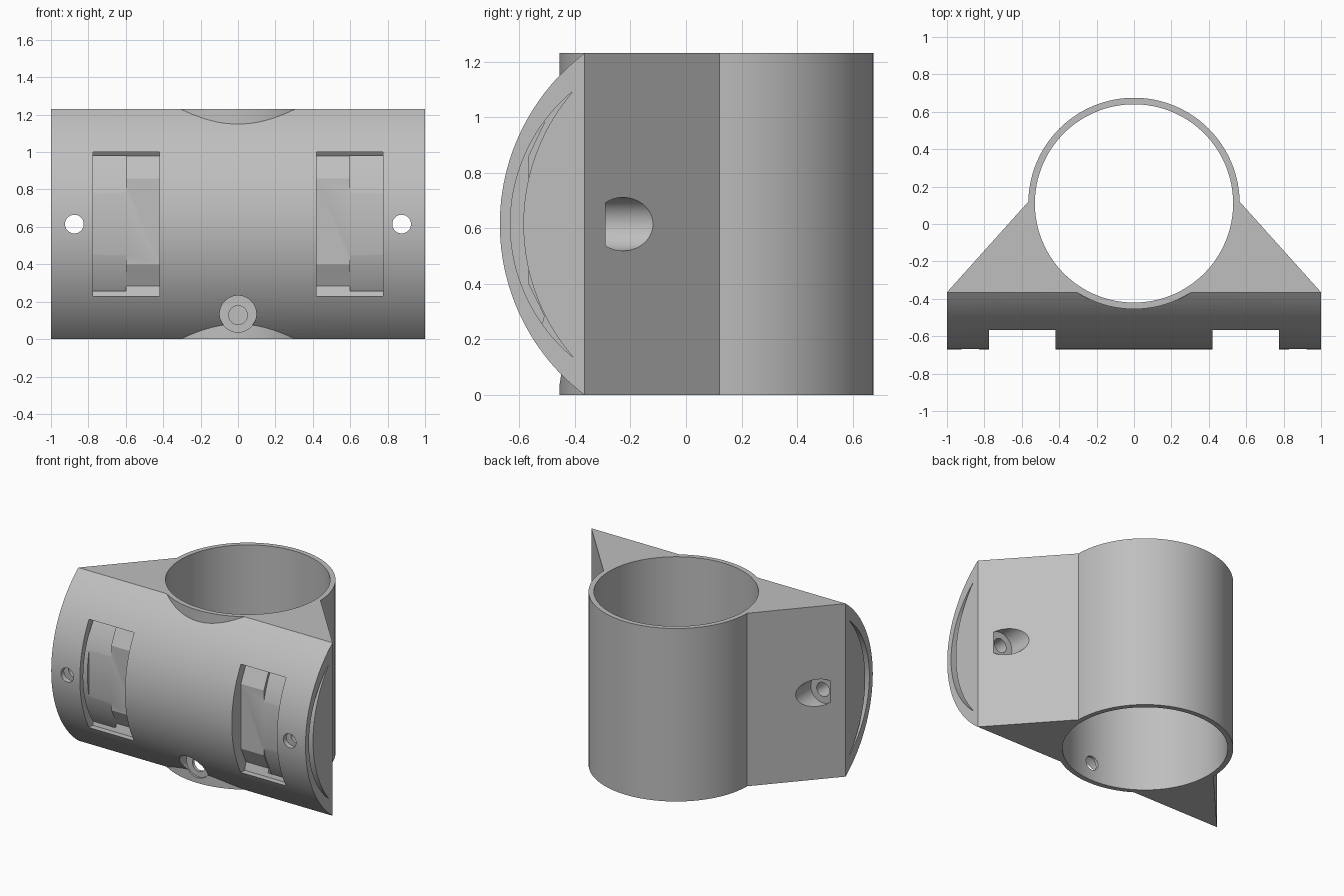
import bpy, bmesh
from math import sin, cos, pi, asin
from mathutils import Vector

cube = bpy.data.objects.get("Cube")
if cube:
    bpy.data.objects.remove(cube, do_unlink=True)

H = 1.23          # overall height
MID = H / 2
RING_Y = 0.11     # centre of the vertical ring

grey = bpy.data.materials.new("light_grey_plastic")
grey.use_nodes = True
colour = (0.52, 0.52, 0.52, 1)
grey.diffuse_color = colour
grey.node_tree.nodes["Principled BSDF"].inputs["Base Color"].default_value = colour


def prism(name, points, axis, lo, hi):
    """Extrude a 2D outline along an axis (x: outline is y,z; y: x,z; z: x,y)."""
    def place(p, d):
        return {"x": (d, p[0], p[1]), "y": (p[0], d, p[1]), "z": (p[0], p[1], d)}[axis]
    bm = bmesh.new()
    face = bm.faces.new([bm.verts.new(place(p, lo)) for p in points])
    moved = bmesh.ops.extrude_face_region(bm, geom=[face])["geom"]
    shift = Vector(place((0, 0), hi - lo))
    bmesh.ops.translate(bm, vec=shift, verts=[v for v in moved if isinstance(v, bmesh.types.BMVert)])
    bmesh.ops.recalc_face_normals(bm, faces=bm.faces)
    mesh = bpy.data.meshes.new(name)
    bm.to_mesh(mesh)
    bm.free()
    mesh.materials.append(grey)
    obj = bpy.data.objects.new(name, mesh)
    bpy.context.collection.objects.link(obj)
    return obj


def circle(u, v, r, n=64):
    return [(u + r * cos(2 * pi * i / n), v + r * sin(2 * pi * i / n)) for i in range(n)]


def bow(front, back, half, n=48):
    """Arc bulging to -y, from bottom to top, as (y, z) points."""
    sag = back - front
    r = (half * half + sag * sag) / (2 * sag)
    a = asin(half / r)
    return [(front + r - r * cos(t), MID + r * sin(t))
            for t in (a * (2 * i / n - 1) for i in range(n + 1))]


def combine(target, other, operation):
    mod = target.modifiers.new(operation.lower(), "BOOLEAN")
    mod.operation = operation
    mod.solver = "EXACT"
    mod.object = other
    bpy.context.view_layer.objects.active = target
    bpy.ops.object.modifier_apply(modifier=mod.name)
    bpy.data.objects.remove(other, do_unlink=True)


# Curved front body with tapering gussets
body = prism("ring_bracket", bow(-0.67, -0.365, MID) + [(0.3, H), (0.3, 0)], "x", -1.2, 1.2)
plan = [(-1, -0.8), (1, -0.8), (1, -0.365), (0.56, 0.125), (-0.56, 0.125), (-1, -0.365)]
combine(body, prism("plan_outline", plan, "z", -0.1, H + 0.1), "INTERSECT")

# Vertical ring and its bore
combine(body, prism("ring", circle(0, RING_Y, 0.565, 128), "z", 0, H), "UNION")
combine(body, prism("bore", circle(0, RING_Y, 0.53, 128), "z", -0.2, H + 0.2), "DIFFERENCE")

# Faceted window pocket outline
pocket = [(-0.8, 0.23), (-0.525, 0.23), (-0.51, 0.285), (-0.567, 0.4),
          (-0.567, 0.86), (-0.51, 0.98), (-0.525, 1.0), (-0.8, 1.0)]
# Crescent slot outline
crescent = bow(-0.632, -0.405, 0.48) + bow(-0.585, -0.405, 0.48)[-2:0:-1]

for side in (-1, 1):
    def span(a, b):
        return sorted((side * a, side * b))
    combine(body, prism("crescent_slot", crescent, "x", *span(0.6, 1.1)), "DIFFERENCE")
    combine(body, prism("window", pocket, "x", *span(0.42, 0.775)), "DIFFERENCE")
    # Screw hole and the counterbore in the sloping back
    x = side * 0.875
    combine(body, prism("screw_hole", circle(x, MID, 0.05), "y", -0.9, 0), "DIFFERENCE")
    combine(body, prism("counterbore", circle(x, MID, 0.096), "y", -0.29, 0.2), "DIFFERENCE")

# Lower front screw hole into the bore
combine(body, prism("front_counterbore", circle(0, 0.135, 0.098), "y", -0.9, -0.44), "DIFFERENCE")
combine(body, prism("front_hole", circle(0, 0.128, 0.05), "y", -0.9, -0.2), "DIFFERENCE")

bpy.ops.object.select_all(action="DESELECT")
body.select_set(True)
bpy.context.view_layer.objects.active = body
bpy.ops.object.shade_smooth_by_angle(angle=pi / 9)
